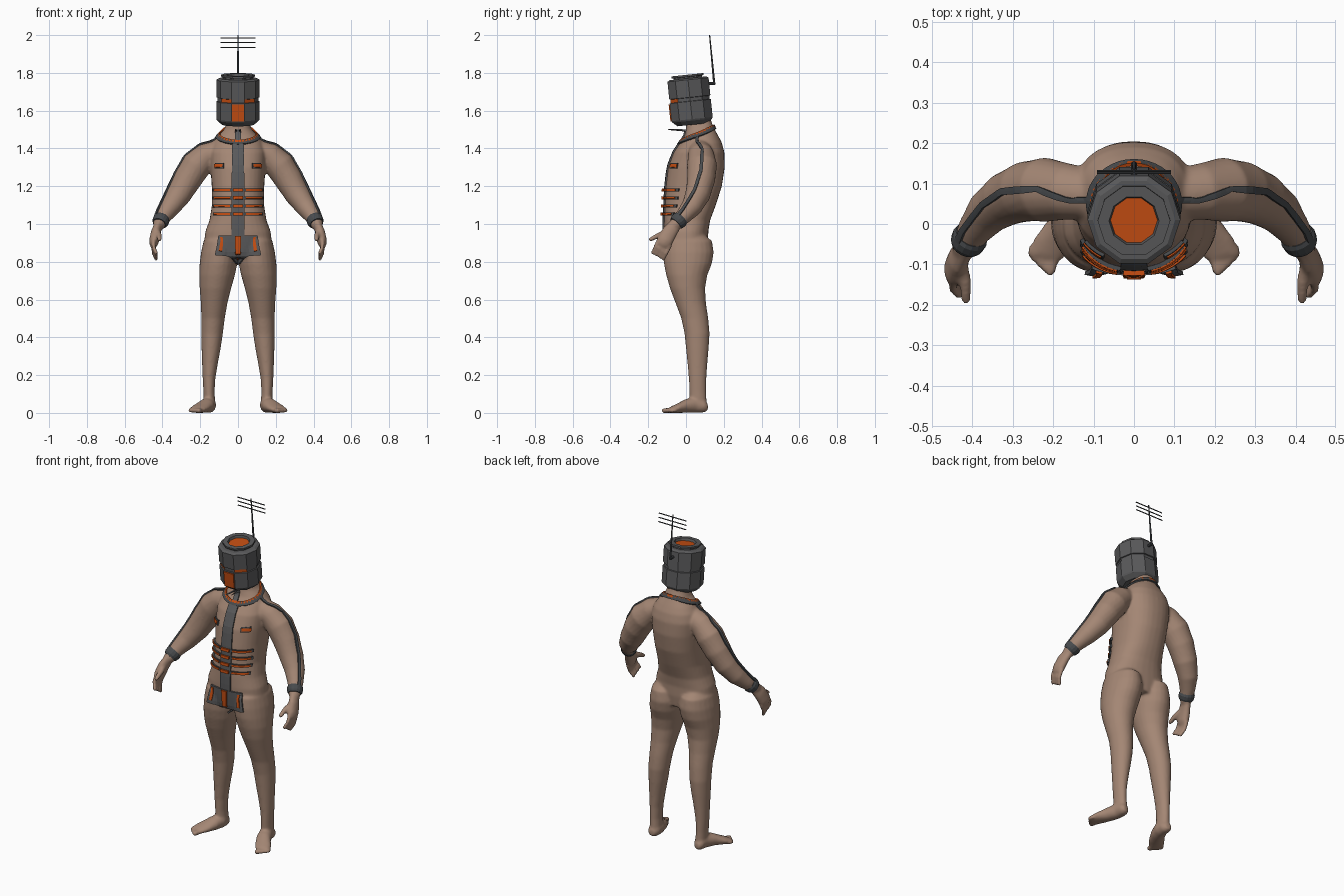
import bpy, bmesh, math
from mathutils import Vector as V, Matrix
from mathutils.bvhtree import BVHTree

if "Cube" in bpy.data.objects:
    bpy.data.objects.remove(bpy.data.objects["Cube"])


def mat(name, col):
    m = bpy.data.materials.new(name)
    m.diffuse_color = (*col, 1)
    m.use_nodes = True
    m.node_tree.nodes["Principled BSDF"].inputs["Base Color"].default_value = m.diffuse_color
    return m


SKIN = mat("skin", (0.37, 0.24, 0.175))
GREY = mat("metal grey", (0.10, 0.10, 0.103))
DARK = mat("dark grey", (0.065, 0.07, 0.075))
ORANGE = mat("orange", (0.56, 0.075, 0.006))


def finish(bm, name, *mats):
    bmesh.ops.recalc_face_normals(bm, faces=bm.faces)
    me = bpy.data.meshes.new(name)
    bm.to_mesh(me)
    bm.free()
    ob = bpy.data.objects.new(name, me)
    bpy.context.collection.objects.link(ob)
    for m in mats:
        me.materials.append(m)
    return ob


def ring(c, u, v, n=24, p=2.0):
    """Superellipse ring around c spanned by u and v."""
    out = []
    for i in range(n):
        a = 2 * math.pi * i / n
        ca, sa = math.cos(a), math.sin(a)
        out.append(V(c) + V(u) * math.copysign(abs(ca) ** (2 / p), ca)
                   + V(v) * math.copysign(abs(sa) ** (2 / p), sa))
    return out


def loft(bm, rings, s=1):
    rows = [[bm.verts.new((q.x * s, q.y, q.z)) for q in r] for r in rings]
    n = len(rows[0])
    for a, b in zip(rows, rows[1:]):
        for i in range(n):
            bm.faces.new((a[i], a[(i + 1) % n], b[(i + 1) % n], b[i]))
    bm.faces.new(rows[0])
    bm.faces.new(rows[-1])


def tube(bm, pts, s=1, n=16, flat=1.0, round_end=True):
    """Round tube through (x, y, z, radius) points; flat squeezes it in x."""
    P = [V(p[:3]) for p in pts]
    rings = []
    for i, p in enumerate(P):
        t = P[min(i + 1, len(P) - 1)] - P[max(i - 1, 0)]
        t.normalize()
        q = t.to_track_quat('Z', 'Y')
        u, v = q @ V((1, 0, 0)), q @ V((0, 1, 0))
        u.x *= flat
        v.x *= flat
        r = pts[i][3]
        rings.append(ring(p, u * r, v * r, n))
        if round_end and i == len(P) - 1:
            rings.append(ring(p + t * r * 0.6, u * r * 0.75, v * r * 0.75, n))
            rings.append(ring(p + t * r * 0.9, u * r * 0.3, v * r * 0.3, n))
    loft(bm, rings, s)


# ---- body: overlapping lofts fused by a voxel remesh
bm = bmesh.new()
torso = [(.83, .13, -.112, .11), (.9, .18, -.116, .118), (.96, .173, -.118, .118),
         (1.02, .151, -.117, .128), (1.1, .138, -.113, .158), (1.2, .139, -.108, .19),
         (1.3, .146, -.096, .205), (1.38, .15, -.066, .203), (1.43, .133, -.032, .19),
         (1.465, .108, -.008, .172), (1.5, .074, .0, .152), (1.54, .058, .0, .135), (1.6, .055, -.01, .12)]
loft(bm, [ring((0, (f + b) / 2, z), (w, 0, 0), (0, (b - f) / 2, 0), 32, 2.3) for z, w, f, b in torso])
leg = [(.95, .05, .15, -.07, .09), (.91, .012, .182, -.112, .138), (.85, -.002, .196, -.12, .147),
       (.79, .004, .203, -.117, .137), (.73, .016, .206, -.105, .113), (.66, .036, .203, -.085, .101),
       (.58, .056, .197, -.055, .106), (.5, .07, .194, -.025, .118), (.42, .08, .195, -.008, .125),
       (.34, .092, .193, 0, .12), (.26, .107, .19, .008, .113), (.18, .12, .187, .015, .108),
       (.11, .124, .183, .018, .107), (.05, .12, .182, .02, .11)]
foot = [(.15, .115, .03, .018, .018), (.15, .095, .037, .032, .035), (.153, .05, .043, .037, .043),
        (.172, 0, .037, .042, .037), (.2, -.045, .025, .047, .025), (.22, -.082, .016, .042, .016)]
arm = [(.08, .07, 1.395, .06), (.165, .08, 1.362, .07), (.22, .085, 1.31, .08), (.268, .08, 1.235, .075),
       (.315, .062, 1.155, .067), (.36, .03, 1.09, .056), (.395, -.015, 1.04, .043), (.42, -.06, .995, .032)]
for s in (1, -1):
    loft(bm, [ring(((a + b) / 2, (f + k) / 2, z), ((b - a) / 2, 0, 0), (0, (k - f) / 2, 0))
              for z, a, b, f, k in leg], s)
    loft(bm, [ring((x, y, z), (w, w * .2, 0), (0, 0, h)) for x, y, z, w, h in foot], s)
    for i in range(5):  # toes
        k = i / 4
        r = .014 - .004 * k
        tube(bm, [(.195 + .052 * k, -.07 + .02 * k, .014, r),
                  (.208 + .048 * k, -.117 + .042 * k, .012, r)], s, 12)
    tube(bm, arm, s, 20)
    tube(bm, [(.418, -.055, 1.0, .034), (.435, -.088, .955, .042), (.445, -.112, .91, .043)], s, 16, .6)
    for i in range(4):  # fingers
        d = -.033 + .022 * i
        b = V((.446, -.112 - .87 * d, .905 + .5 * d))
        m, e = b + V((.002, -.02, -.04)), b + V((-.013, -.036, -.074))
        tube(bm, [(*b, .0125), (*m, .0115), (*e, .0105)], s, 12)
    tube(bm, [(.43, -.09, .96, .018), (.417, -.145, .94, .015), (.416, -.188, .918, .012)], s, 12)  # thumb
raw = finish(bm, "body_raw")
rm = raw.modifiers.new("fuse", 'REMESH')
rm.mode, rm.voxel_size = 'VOXEL', 0.007
sm = raw.modifiers.new("soften", 'SMOOTH')
sm.factor, sm.iterations = 0.5, 7
dg = bpy.context.evaluated_depsgraph_get()
me = bpy.data.meshes.new_from_object(raw.evaluated_get(dg))
bpy.data.objects.remove(raw)
body = bpy.data.objects.new("body", me)
bpy.context.collection.objects.link(body)
me.materials.clear()
me.materials.append(SKIN)
me.shade_smooth()
bvh = BVHTree.FromPolygons([v.co for v in me.vertices], [p.vertices for p in me.polygons])


# ---- strips laid on the body surface
def ribbon(name, pts, material, lift=.004, thick=.008, front=True, closed=False, sub=6, cols=4):
    """Strip through (x, y, z, half_width) points, projected onto the body."""
    src = pts + [pts[0]] if closed else pts
    path = [V(a).lerp(V(b), k / sub) for a, b in zip(src, src[1:]) for k in range(sub)]
    if not closed:
        path.append(V(src[-1]))
    n, bm, rows = len(path), bmesh.new(), []
    for i, p in enumerate(path):
        a, b = (path[i - 1], path[(i + 1) % n]) if closed else (path[max(i - 1, 0)], path[min(i + 1, n - 1)])
        c = p.xyz
        nor = V((0, -1, 0)) if front else bvh.find_nearest(c)[1]
        side = (b.xyz - a.xyz).cross(nor).normalized()
        row = []
        for j in range(cols + 1):
            q = c + side * p.w * (2 * j / cols - 1)
            hit = bvh.ray_cast(V((q.x, -1, q.z)), V((0, 1, 0))) if front else bvh.find_nearest(q)
            if hit[0] is None or (front and hit[0].y > 0):
                hit = (V((q.x, -.09, q.z)), V((0, -1, 0)))
            row.append(bm.verts.new(hit[0] + hit[1] * lift))
        rows.append(row)
    for a, b in zip(rows, rows[1:] + rows[:1] if closed else rows[1:]):
        for j in range(cols):
            bm.faces.new((a[j], a[j + 1], b[j + 1], b[j]))
    ob = finish(bm, name, material)
    so = ob.modifiers.new("thickness", 'SOLIDIFY')
    so.thickness, so.offset = thick, 0
    return ob


# front strap and pelvis plate
ribbon("front_strap", [(0, 0, 1.5, .014), (0, 0, 1.44, .015), (0, 0, 1.42, .03), (0, 0, 1.2, .033),
                       (0, 0, .93, .033)], GREY)
ribbon("pelvis_plate", [(0, 0, .94, .1), (0, 0, .835, .12), (0, 0, .83, .045), (0, 0, .79, .014)],
       GREY, .006, .01, cols=16)
ribbon("pelvis_centre_bar", [(0, 0, .938, .016), (0, 0, .825, .012)], ORANGE, .016, .009)
# belly bars
for i, z in enumerate((1.18, 1.138, 1.095, 1.052)):
    ribbon(f"belly_bar_{i}", [(-.125, 0, z, .008), (.125, 0, z, .008)], DARK, .005, .01, sub=24)
    ribbon(f"belly_centre_{i}", [(-.025, 0, z, .008), (.025, 0, z, .008)], ORANGE, .014, .012)
    for s in (1, -1):
        ribbon(f"belly_stripe_{i}", [(s * .04, 0, z, .005), (s * .118, 0, z, .005)], ORANGE, .011, .006, sub=10)
for s in (1, -1):
    ribbon("pelvis_side_bar", [(s * .083, 0, .93, .007), (s * .094, 0, .855, .007)], ORANGE, .013, .007)
    ribbon("chest_bar", [(s * .073, 0, 1.307, .014), (s * .117, 0, 1.307, .014)], DARK)
    ribbon("chest_stripe", [(s * .078, 0, 1.307, .008), (s * .117, 0, 1.307, .008)], ORANGE, .009, .005)
    # strip along the sleeve
    ribbon("sleeve_strip", [(s * x, y, z, .009) for x, y, z in (
        (.11, .06, 1.475), (.165, .05, 1.46), (.25, .087, 1.41), (.33, .08, 1.29),
        (.385, .045, 1.19), (.43, -.02, 1.08), (.44, -.055, 1.03))], DARK, front=False)
    # wrist band
    bm = bmesh.new()
    tube(bm, [(.402, -.026, 1.03, .041), (.406, -.034, 1.022, .045), (.413, -.047, 1.01, .043),
              (.417, -.055, 1.002, .037)], s, 16, round_end=False)
    finish(bm, "wrist_band", DARK)


def collar(name, rx, ry, w, material, lift):
    pts = [(rx * math.cos(a), .055 + ry * math.sin(a), 1.475 + .04 * math.sin(a), w)
           for a in (2 * math.pi * i / 20 for i in range(20))]
    ribbon(name, pts, material, lift, .008, False, True, 2)


collar("collar", .116, .1, .012, DARK, .006)
collar("collar_lining", .1, .086, .007, ORANGE, .006)

# ---- ten-sided helmet, tipped forward
TILT = Matrix.Translation((0, .022, 1.655)) @ Matrix.Rotation(math.radians(6), 4, 'X')
profile = [(.055, -.125), (.085, -.13), (.111, -.108), (.115, -.1), (.115, -.006), (.109, -.004), (.109, .014),
           (.115, .016), (.115, .109), (.102, .117), (.08, .117), (.08, .124), (.09, .126),
           (.09, .136), (.062, .136), (.058, .122)]
bm = bmesh.new()
loft(bm, [ring((0, 0, z), (r, 0, 0), (0, r, 0), 10) for r, z in profile])
for f in bm.faces:
    c = f.calc_center_median()
    lens = abs(c.z - .005) < .003 and .02 < abs(c.x) < .075 and c.y < 0
    vent = len(f.verts) == 10 and c.z > 0
    f.material_index = 1 if lens or vent else 0
bm.transform(TILT)
finish(bm, "helmet", GREY, ORANGE)
# mouth plate
bm = bmesh.new()
bmesh.ops.create_cube(bm, size=1, matrix=TILT @ Matrix.Translation((0, -.111, -.055))
                      @ Matrix.Diagonal((.064, .009, .09, 1)))
finish(bm, "mouth_plate", ORANGE)

# ---- antenna on the back of the helmet
bm = bmesh.new()
tube(bm, [(0, .11, 1.742, .008), (0, .152, 1.745, .008)], n=8, round_end=False)
tube(bm, [(0, .15, 1.737, .006), (0, .125, 2.0, .003)], n=8, round_end=False)
for z in (1.985, 1.96, 1.935):
    y = .15 - .025 * (z - 1.737) / .263
    tube(bm, [(-.092, y, z, .003), (.092, y, z, .003)], n=6, round_end=False)
finish(bm, "antenna", DARK)
